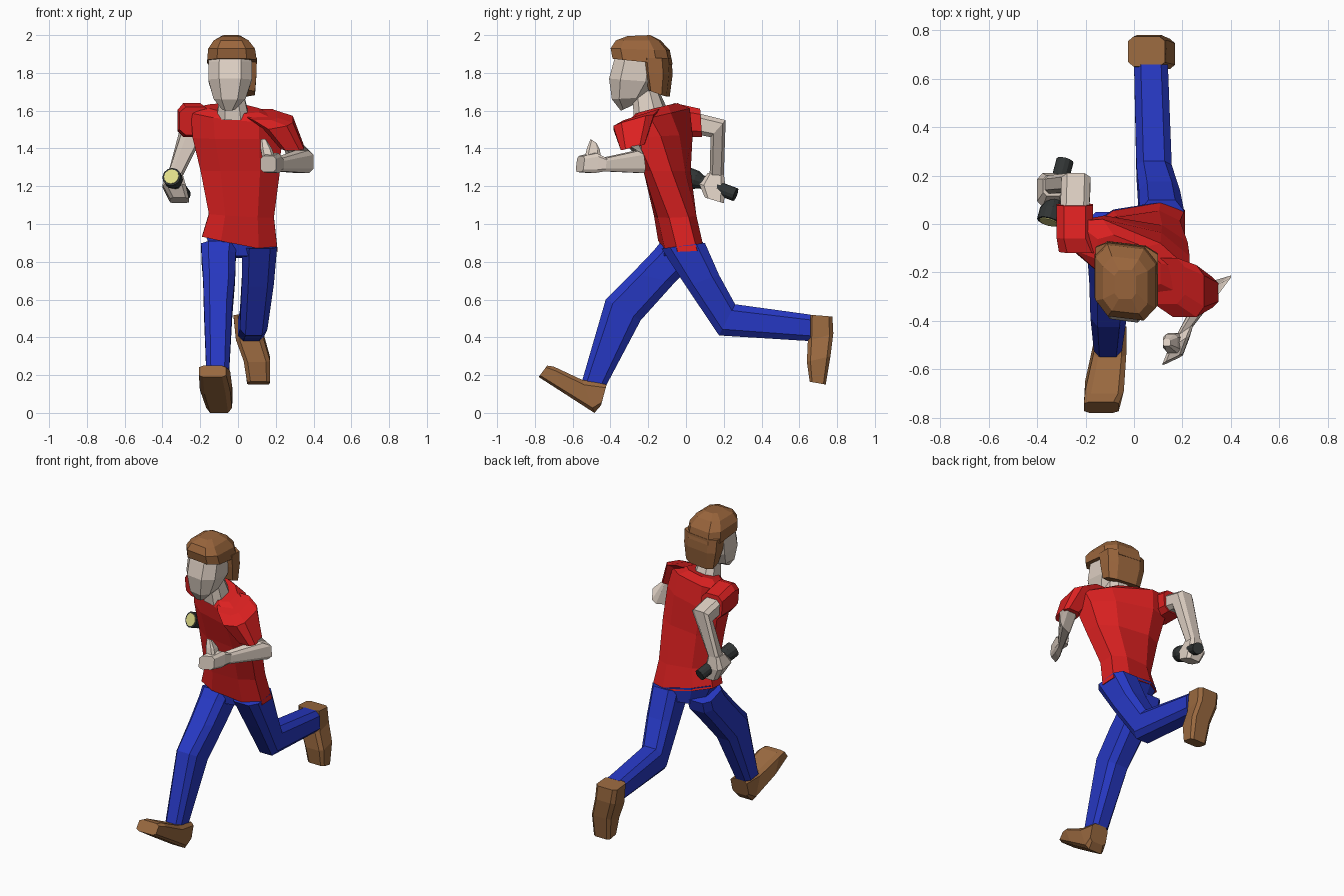
import bpy, bmesh
from mathutils import Vector


def material(name, rgb):
    m = bpy.data.materials.new(name)
    m.diffuse_color = (*rgb, 1)
    return m


RED = material("red_cloth", (0.72, 0.015, 0.015))
BLUE = material("blue_cloth", (0.02, 0.04, 0.55))
SKIN = material("skin", (0.72, 0.62, 0.54))
HAIR = material("hair", (0.32, 0.13, 0.045))
SHOE = material("shoe", (0.32, 0.14, 0.05))
DARK = material("dark", (0.03, 0.035, 0.035))
LENS = material("lens", (0.75, 0.72, 0.25))


def loft(name, mat, sections, k=0.5):
    """Skin of eight-sided rings. Section: x centre, half width,
    y/z of one edge, y/z of the opposite edge, y and z shift at the +x side."""
    ring = [(1, -k), (1, k), (k, 1), (-k, 1), (-1, k), (-1, -k), (-k, -1), (k, -1)]
    bm = bmesh.new()
    loops = []
    for s in sections:
        xc, hw, ya, za, yb, zb, sy, sz = (*s, 0, 0)[:8]
        c = Vector((xc, (ya + yb) / 2, (za + zb) / 2))
        u = Vector((hw, sy, sz))
        v = Vector((0, (yb - ya) / 2, (zb - za) / 2))
        loops.append([bm.verts.new(c + u * a + v * b) for a, b in ring])
    for p, q in zip(loops, loops[1:]):
        for i in range(8):
            j = (i + 1) % 8
            bm.faces.new((p[i], p[j], q[j], q[i]))
    bm.faces.new(loops[0][::-1])
    bm.faces.new(loops[-1])
    bmesh.ops.recalc_face_normals(bm, faces=bm.faces)
    me = bpy.data.meshes.new(name)
    bm.to_mesh(me)
    bm.free()
    me.materials.append(mat)
    ob = bpy.data.objects.new(name, me)
    bpy.context.collection.objects.link(ob)
    return ob


# Shirt, twisted between hips and shoulders
loft("shirt", RED, [
    (.01, .2, -.13, .89, .075, .9, .035, -.04),
    (.018, .172, -.16, 1.04, .045, 1.05, .02, -.01),
    (.012, .21, -.21, 1.28, .01, 1.28, -.03),
    (-.005, .235, -.255, 1.45, 0, 1.47, -.07),
    (-.01, .24, -.265, 1.55, -.03, 1.6, -.1, -.025),
    (-.02, .13, -.24, 1.59, -.07, 1.635, -.05, -.01)])
loft("back_sleeve", RED, [
    (-.225, .085, -.12, 1.62, -.1, 1.47),
    (-.245, .075, -.06, 1.64, -.05, 1.46),
    (-.245, .075, .075, 1.61, .085, 1.46)], .6)
loft("front_sleeve", RED, [
    (.13, .08, -.33, 1.55, -.14, 1.61),
    (.21, .08, -.385, 1.51, -.17, 1.57, 0, .015),
    (.288, .062, -.345, 1.39, -.22, 1.42)], .6)

# Arms and hands
loft("back_arm", SKIN, [
    (-.245, .06, .05, 1.59, .05, 1.475),
    (-.24, .06, .21, 1.55, .13, 1.46),
    (-.335, .04, .2, 1.25, .125, 1.25)], .6)
loft("back_hand", SKIN, [
    (-.335, .04, .2, 1.27, .115, 1.27),
    (-.338, .062, .21, 1.19, .07, 1.21),
    (-.31, .05, .2, 1.11, .1, 1.14)], .65)
loft("front_arm", SKIN, [
    (.28, .05, -.335, 1.42, -.24, 1.44),
    (.34, .06, -.25, 1.39, -.235, 1.27, .025),
    (.2, .036, -.455, 1.345, -.46, 1.28, .025)], .6)
loft("front_hand", SKIN, [
    (.21, .036, -.44, 1.35, -.44, 1.28, .025),
    (.185, .045, -.49, 1.375, -.5, 1.27, .03),
    (.16, .042, -.555, 1.36, -.565, 1.275, .02)], .65)
loft("front_thumb", SKIN, [
    (.165, .035, -.54, 1.34, -.45, 1.34),
    (.15, .03, -.525, 1.4, -.455, 1.39),
    (.135, .015, -.505, 1.45, -.475, 1.43)], .6)

# Neck, face and hair
loft("neck", SKIN, [
    (-.028, .085, -.265, 1.55, -.1, 1.59, -.02),
    (-.032, .06, -.28, 1.69, -.15, 1.71, -.01)])
loft("face", SKIN, [
    (-.05, .035, -.345, 1.6, -.29, 1.625),
    (-.045, .085, -.385, 1.66, -.2, 1.67, -.015),
    (-.042, .115, -.4, 1.77, -.13, 1.75, -.015),
    (-.042, .115, -.375, 1.86, -.12, 1.86, -.015),
    (-.038, .095, -.35, 1.94, -.14, 1.95, -.015)])
loft("back_hair", HAIR, [
    (-.02, .11, -.19, 1.71, -.095, 1.675, -.015),
    (-.028, .126, -.21, 1.8, -.08, 1.79, -.015),
    (-.03, .13, -.22, 1.88, -.085, 1.88, -.015)], .6)
loft("top_hair", HAIR, [
    (-.032, .131, -.38, 1.875, -.08, 1.845, -.015),
    (-.034, .124, -.39, 1.93, -.095, 1.92, -.015),
    (-.036, .092, -.365, 1.972, -.14, 1.972, -.01),
    (-.036, .045, -.31, 1.995, -.19, 2)], .6)

# Trousers
loft("pelvis", BLUE, [
    (.01, .19, -.125, .92, .075, .92, .03, -.035),
    (.01, .13, -.11, .83, .06, .82, .03)])
loft("front_leg", BLUE, [
    (-.1, .095, -.13, .91, .05, .85),
    (-.103, .09, -.17, .86, .03, .78),
    (-.1, .085, -.285, .74, -.06, .69),
    (-.105, .075, -.425, .6, -.24, .49),
    (-.108, .058, -.55, .17, -.42, .15)], .6)
loft("back_leg", BLUE, [
    (.115, .092, -.13, .87, .1, .9),
    (.105, .085, 0, .67, .175, .73),
    (.083, .073, .175, .41, .26, .575),
    (.07, .07, .66, .38, .66, .52)], .6)

# Shoes
loft("front_shoe", SHOE, [
    (-.09, .06, -.42, .15, -.45, .04),
    (-.1, .068, -.55, .175, -.485, 0),
    (-.122, .08, -.7, .245, -.64, .1),
    (-.135, .072, -.735, .25, -.78, .19)], .7)
loft("back_shoe", SHOE, [
    (.052, .076, .65, .52, .775, .51),
    (.063, .074, .645, .38, .78, .42),
    (.1, .07, .64, .27, .765, .3),
    (.108, .06, .655, .165, .74, .15)], .7)

# Torch: barrel, flared head and lens along one axis
tip, tail = Vector((-.352, .01, 1.25)), Vector((-.285, .262, 1.155))
axis = (tail - tip).normalized()


def tube(name, mat, start, length, r1, r2):
    bpy.ops.mesh.primitive_cone_add(
        vertices=12, radius1=r1, radius2=r2, depth=length,
        location=tip + axis * (start + length / 2),
        rotation=axis.to_track_quat('Z', 'Y').to_euler())
    ob = bpy.context.object
    ob.name = name
    ob.data.materials.append(mat)


tube("torch_head", DARK, 0, .05, .05, .05)
tube("torch_collar", DARK, .05, .03, .05, .036)
tube("torch_barrel", DARK, .07, (tail - tip).length - .07, .036, .036)
tube("torch_lens", LENS, -.004, .01, .04, .04)
